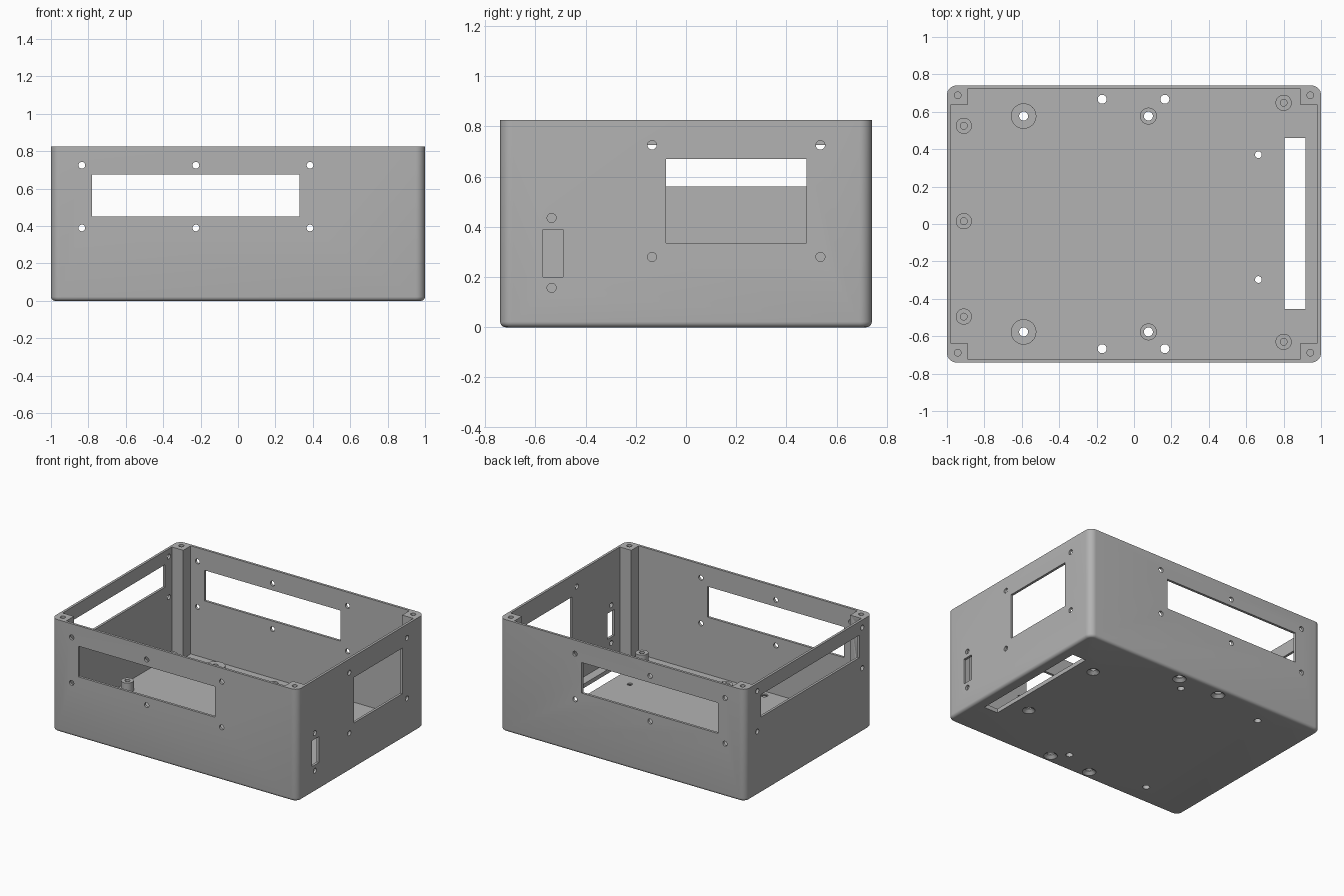
import bpy, bmesh, math
from mathutils import Matrix, Vector

default = bpy.data.objects.get("Cube")
if default:
    bpy.data.objects.remove(default)

HX, HY, H = 1.0, 0.74, 0.825
FLOOR = 0.03

grey = bpy.data.materials.new("plain_grey")
grey.use_nodes = True
colour = (0.45, 0.45, 0.45, 1)
grey.diffuse_color = colour
grey.node_tree.nodes["Principled BSDF"].inputs["Base Color"].default_value = colour


def finish(bm, name):
    bmesh.ops.recalc_face_normals(bm, faces=bm.faces)
    mesh = bpy.data.meshes.new(name)
    bm.to_mesh(mesh)
    bm.free()
    mesh.materials.append(grey)
    obj = bpy.data.objects.new(name, mesh)
    bpy.context.collection.objects.link(obj)
    return obj


def add_box(bm, x0, x1, y0, y1, z0, z1):
    centre = Vector((x0 + x1, y0 + y1, z0 + z1)) / 2
    size = Matrix.Diagonal((x1 - x0, y1 - y0, z1 - z0, 1))
    return bmesh.ops.create_cube(bm, size=1, matrix=Matrix.Translation(centre) @ size)


def add_rod(bm, pos, axis, length, r, r_end=None):
    turn = Vector((0, 0, 1)).rotation_difference(Vector(axis)).to_matrix().to_4x4()
    bmesh.ops.create_cone(bm, cap_ends=True, segments=32, radius1=r,
                          radius2=r if r_end is None else r_end, depth=length,
                          matrix=Matrix.Translation(pos) @ turn)


def cut(target, bm, name):
    cutter = finish(bm, name)
    cutter.hide_render = True
    mod = target.modifiers.new(name, "BOOLEAN")
    mod.operation, mod.solver, mod.object = "DIFFERENCE", "EXACT", cutter
    bpy.context.view_layer.objects.active = target
    bpy.ops.object.modifier_apply(modifier=mod.name)
    bpy.data.objects.remove(cutter)


def smooth(obj):
    bpy.ops.object.select_all(action="DESELECT")
    obj.select_set(True)
    bpy.context.view_layer.objects.active = obj
    bpy.ops.object.shade_smooth_by_angle(angle=math.radians(35))


# Outer body with rounded upright corners and a rounded bottom rim
bm = bmesh.new()
add_box(bm, -HX, HX, -HY, HY, 0, H)
upright = [e for e in bm.edges if abs(e.verts[0].co.z - e.verts[1].co.z) > 0.1]
bmesh.ops.bevel(bm, geom=upright, offset=0.05, segments=8, profile=0.5, affect="EDGES")
rim = [e for e in bm.edges if all(v.co.z < 0.001 for v in e.verts)]
bmesh.ops.bevel(bm, geom=rim, offset=0.022, segments=5, profile=0.5, affect="EDGES")
body = finish(bm, "enclosure_body")

# Cavity, notched at the corners to leave four screw posts
bm = bmesh.new()
quarter = [(0.982, 0.635), (0.89, 0.635), (0.89, 0.722)]
outline = []
for sx, sy in ((1, 1), (-1, 1), (-1, -1), (1, -1)):
    pts = [(sx * x, sy * y) for x, y in quarter]
    outline += pts if sx * sy > 0 else pts[::-1]
base = bm.faces.new([bm.verts.new((x, y, FLOOR)) for x, y in outline])
top = bmesh.ops.extrude_face_region(bm, geom=[base])["geom"]
bmesh.ops.translate(bm, vec=(0, 0, 1), verts=[v for v in top if isinstance(v, bmesh.types.BMVert)])
cut(body, bm, "cavity_cutter")

# Window and screw holes through the front and back walls
bm = bmesh.new()
add_box(bm, -0.78, 0.33, -1, 1, 0.45, 0.675)
for x in (-0.835, -0.225, 0.385):
    for z in (0.39, 0.725):
        add_rod(bm, (x, 0, z), (0, 1, 0), 2, 0.018)
cut(body, bm, "front_back_cutter")

# Openings in the left and right walls
bm = bmesh.new()
add_box(bm, 0.95, 1.05, -0.08, 0.48, 0.335, 0.67)
add_box(bm, 0.95, 1.05, -0.57, -0.49, 0.2, 0.39)
add_box(bm, -1.05, -0.95, -0.585, 0.555, 0.56, 0.725)
for side, ys, zs in ((1, (-0.135, 0.535), (0.28, 0.725)),
                     (1, (-0.535,), (0.157, 0.435)),
                     (-1, (-0.62, 0.6), (0.47, 0.768))):
    for y in ys:
        for z in zs:
            add_rod(bm, (side, y, z), (1, 0, 0), 0.1, 0.018)
cut(body, bm, "side_cutter")

# Floor slot, floor holes and blind screw holes in the post tops
boss_holes = [(x, s * 0.577) for x in (-0.59, 0.077) for s in (-1, 1)]
sunk_holes = [(x, s * 0.667, 0.024) for x in (-0.17, 0.165) for s in (-1, 1)]
sunk_holes += [(0.665, 0.37, 0.018), (0.665, -0.297, 0.018)]
bm = bmesh.new()
add_box(bm, 0.805, 0.918, -0.455, 0.46, -0.1, 0.1)
for x, y in boss_holes:
    add_rod(bm, (x, y, 0), (0, 0, 1), 0.2, 0.024)
for x, y, r in sunk_holes:
    add_rod(bm, (x, y, 0), (0, 0, 1), 0.2, r)
for sx in (-1, 1):
    for sy in (-1, 1):
        add_rod(bm, (sx * 0.943, sy * 0.688, H), (0, 0, 1), 0.3, 0.018)
cut(body, bm, "floor_cutter")

# Countersinks on the underside
bm = bmesh.new()
for x, y, r in sunk_holes:
    add_rod(bm, (x, y, 0), (0, 0, 1), 0.04, 0.068, r)
cut(body, bm, "countersink_cutter")
smooth(body)


# Hollow round bosses standing on the floor
def boss(name, x, y, outer, inner, height):
    bm = bmesh.new()
    z0, z1 = FLOOR - 0.002, FLOOR + height
    ring = [(inner, z0), (outer, z0), (outer, z1), (inner, z1)]
    verts = [bm.verts.new((r, 0, z)) for r, z in ring]
    edges = [bm.edges.new((verts[i], verts[(i + 1) % 4])) for i in range(4)]
    bmesh.ops.spin(bm, geom=verts + edges, cent=(0, 0, 0), axis=(0, 0, 1),
                   angle=math.tau, steps=32, use_merge=True)
    bmesh.ops.remove_doubles(bm, verts=bm.verts, dist=1e-4)
    obj = finish(bm, name)
    obj.location = (x, y, 0)
    smooth(obj)


for x, y in boss_holes:
    boss("through_boss", x, y, 0.068 if x < 0 else 0.045, 0.024, 0.05)
for x, y in ((-0.91, 0.525), (-0.91, 0.015), (-0.91, -0.495), (0.8, 0.648), (0.8, -0.63)):
    boss("board_standoff", x, y, 0.043, 0.018, 0.07)
